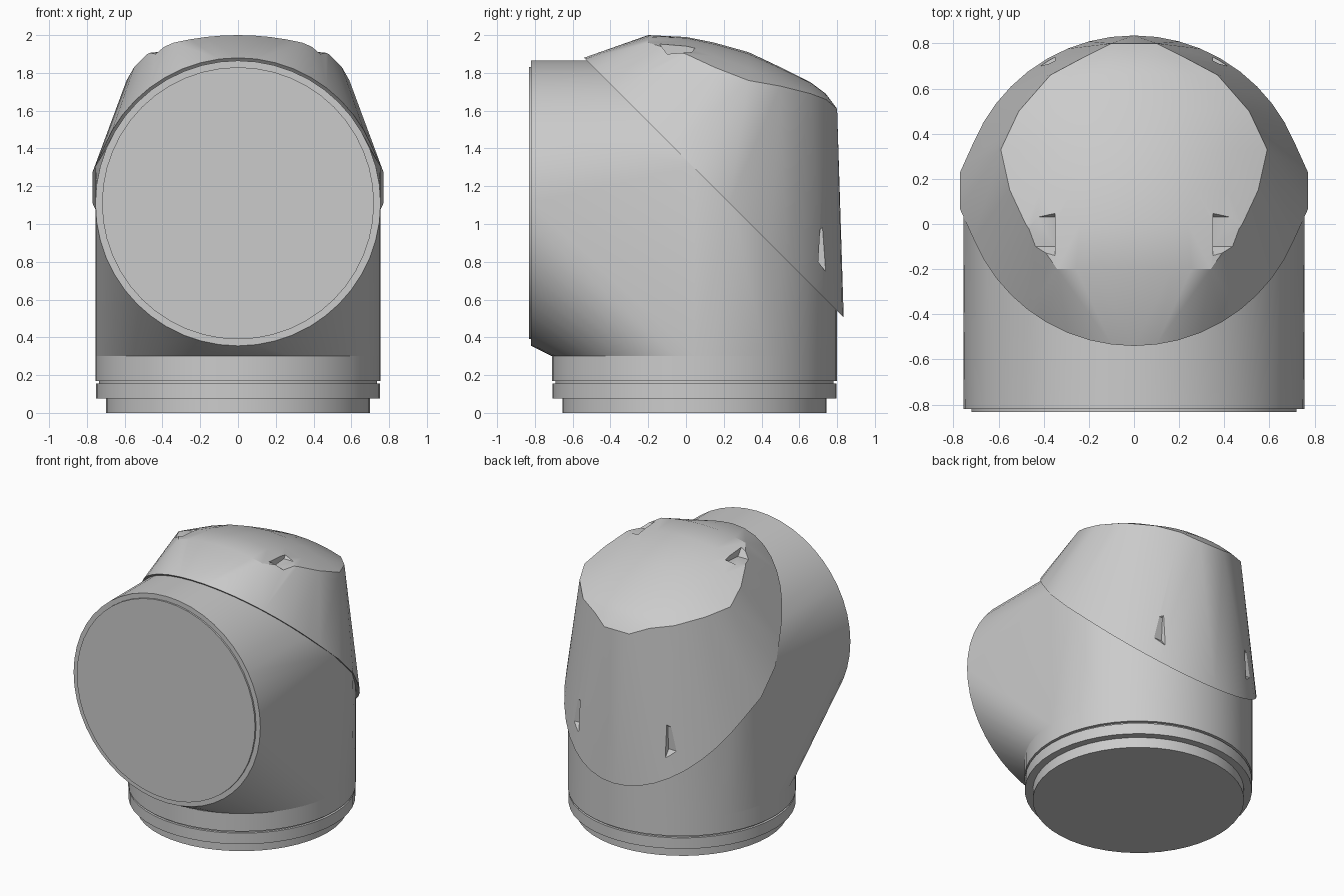
import bpy, bmesh
from math import sin, cos, pi, radians

cube = bpy.data.objects.get("Cube")
if cube:
    bpy.data.objects.remove(cube)

grey = bpy.data.materials.new("plain_grey")
grey.use_nodes = True
grey.diffuse_color = (0.6, 0.6, 0.6, 1)
grey.node_tree.nodes["Principled BSDF"].inputs["Base Color"].default_value = (0.6, 0.6, 0.6, 1)

AXIS_Y = 0.045   # centre of the upright pipe
AXIS_Z = 1.11    # centre of the front pipe
RADIUS = 0.755


def select_only(obj):
    bpy.ops.object.select_all(action='DESELECT')
    obj.select_set(True)
    bpy.context.view_layer.objects.active = obj


def finish(name, bm, angle=30):
    bmesh.ops.recalc_face_normals(bm, faces=bm.faces[:])
    mesh = bpy.data.meshes.new(name)
    bm.to_mesh(mesh)
    bm.free()
    obj = bpy.data.objects.new(name, mesh)
    bpy.context.collection.objects.link(obj)
    mesh.materials.append(grey)
    select_only(obj)
    if angle:
        bpy.ops.object.shade_smooth_by_angle(angle=radians(angle))
    return obj


def hull(name, points, angle=30):
    bm = bmesh.new()
    for p in points:
        bm.verts.new(p)
    bmesh.ops.remove_doubles(bm, verts=bm.verts[:], dist=0.002)
    out = bmesh.ops.convex_hull(bm, input=bm.verts[:])
    spare = set(out["geom_interior"]) | set(out["geom_unused"])
    bmesh.ops.delete(bm, geom=[g for g in spare if isinstance(g, bmesh.types.BMVert)], context='VERTS')
    bmesh.ops.dissolve_limit(bm, angle_limit=0.005, verts=bm.verts[:], edges=bm.edges[:])
    return finish(name, bm, angle)


def circle(r, n=48):
    return [(r * cos(2 * pi * i / n), r * sin(2 * pi * i / n)) for i in range(n)]


def upright_ring(r, z):
    return [(a, AXIS_Y + b, z) for a, b in circle(r)]


def front_ring(r, y):
    return [(a, y, AXIS_Z + b) for a, b in circle(r)]


def slanted_section(r, total, cy=AXIS_Y):
    """Back half of the upright pipe and top half of the front pipe on the plane y + z = total."""
    half = [(a, b) for a, b in circle(r) if b > -0.001]
    up = [(a, cy + b, total - cy - b) for a, b in half]
    front = [(a, total - AXIS_Z - b, AXIS_Z + b) for a, b in half]
    return up + front


# Elbow body, blending the front opening into the upright pipe
hull("elbow_body", upright_ring(RADIUS, 0.3) + front_ring(RADIUS, -0.82)
     + slanted_section(RADIUS, 1.35))

# Closing disc on the front opening
hull("front_disc", front_ring(0.72, -0.832) + front_ring(0.72, -0.8))

# Stepped base: spigot, collar, groove and the start of the pipe
profile = [(0.70, 0), (0.70, 0.075), (0.752, 0.075), (0.752, 0.155),
           (0.735, 0.155), (0.735, 0.17), (RADIUS, 0.17), (RADIUS, 0.3)]
bm = bmesh.new()
rings = [[bm.verts.new(p) for p in upright_ring(r, z)] for r, z in profile]
for low, high in zip(rings, rings[1:]):
    for i in range(len(low)):
        j = (i + 1) % len(low)
        bm.faces.new((low[i], low[j], high[j], high[i]))
bm.faces.new(rings[0])
bm.faces.new(rings[-1])
finish("stepped_base", bm)

# Sloping cap: rows across the dome are (y, centre z, half width, edge z)
rows = [(-0.2, 2.0, 0.34, 1.96), (0, 1.99, 0.48, 1.90), (0.15, 1.96, 0.55, 1.83),
        (0.33, 1.91, 0.59, 1.76), (0.5, 1.83, 0.51, 1.73), (0.66, 1.75, 0.37, 1.69),
        (0.74, 1.69, 0.22, 1.66), (0.80, 1.61, 0.1, 1.61)]
dome = [(t / 4 * w, y, zc - (zc - ze) * (t / 4) ** 2)
        for y, zc, w, ze in rows for t in range(-4, 5)]
cap = hull("sloping_cap", slanted_section(0.77, 1.34, 0.065) + dome, 0)

# Small notches, two on the crown and two at the back
crown_notch = [(-0.16, 1.98), (-0.10, 1.90), (0.03, 1.91), (0.07, 1.96), (0.07, 2.2), (-0.16, 2.2)]
back_notch = [(0.75, 1.01), (0.71, 0.97), (0.70, 0.80), (0.76, 0.72), (0.95, 0.72), (0.95, 1.01)]
for label, outline in (("crown", crown_notch), ("back", back_notch)):
    for side, word in ((1, "left"), (-1, "right")):
        cutter = hull(f"{label}_notch_cutter_{word}",
                      [(side * x, y, z) for x in (0.35, 0.47) for y, z in outline], 0)
        cutter.hide_render = True
        cut = cap.modifiers.new(f"{label}_notch_{word}", 'BOOLEAN')
        cut.operation = 'DIFFERENCE'
        cut.solver = 'EXACT'
        cut.object = cutter
        select_only(cap)
        bpy.ops.object.modifier_apply(modifier=cut.name)
        bpy.data.objects.remove(cutter)
bpy.ops.object.shade_smooth_by_angle(angle=radians(25))
